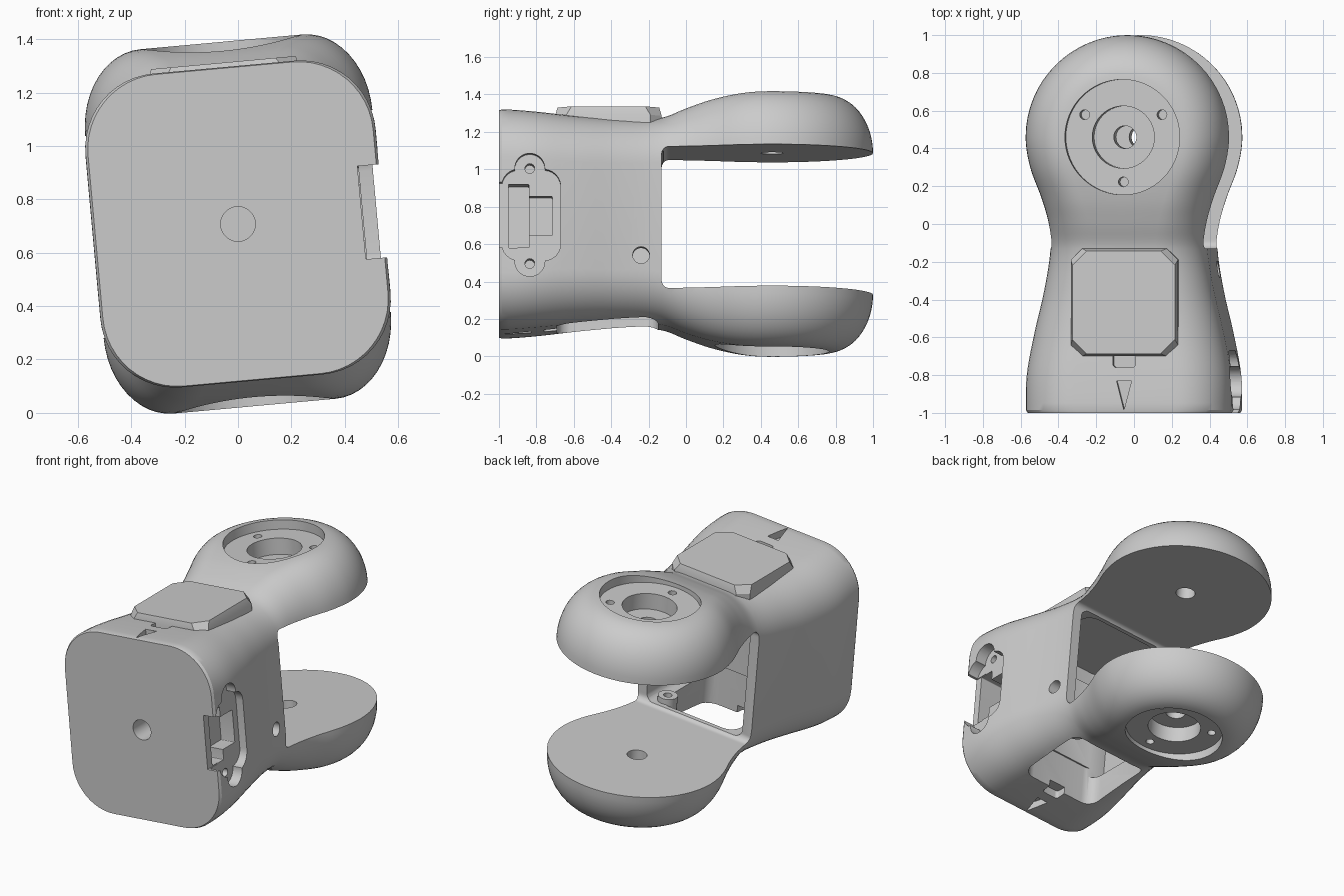
import bpy, bmesh, math
from mathutils import Matrix, Vector

if "Cube" in bpy.data.objects:
    bpy.data.objects.remove(bpy.data.objects["Cube"], do_unlink=True)

mat = bpy.data.materials.new("plain_grey")
mat.use_nodes = True
GREY = (0.6, 0.6, 0.6, 1)
mat.diffuse_color = GREY
mat.node_tree.nodes["Principled BSDF"].inputs["Base Color"].default_value = GREY

ARM_Y, ARM_IN, ARM_TOP = 0.46, 0.38, 0.685
TILT = Matrix.Translation((0, 0, 0.7075)) @ Matrix.Rotation(math.radians(-5.2), 4, 'Y')


def make(name, bm):
    bmesh.ops.recalc_face_normals(bm, faces=bm.faces[:])
    me = bpy.data.meshes.new(name)
    bm.to_mesh(me)
    bm.free()
    me.materials.append(mat)
    ob = bpy.data.objects.new(name, me)
    bpy.context.collection.objects.link(ob)
    return ob


def prism(name, pts, axis, lo, hi):
    """Extrude a 2D outline along an axis; 'x' takes (y, z), 'y' (x, z), 'z' (x, y)."""
    place = {'x': lambda a, b, c: (c, a, b),
             'y': lambda a, b, c: (a, c, b),
             'z': lambda a, b, c: (a, b, c)}[axis]
    bm = bmesh.new()
    ends = [[bm.verts.new(place(a, b, c)) for a, b in pts] for c in (lo, hi)]
    for ring in ends:
        bm.faces.new(ring)
    n = len(pts)
    for i in range(n):
        j = (i + 1) % n
        bm.faces.new((ends[0][i], ends[0][j], ends[1][j], ends[1][i]))
    return make(name, bm)


def circle(a, b, r, n=40):
    return [(a + r * math.cos(t * math.tau / n), b + r * math.sin(t * math.tau / n))
            for t in range(n)]


def rounded(a0, a1, b0, b1, r, n=6):
    pts = []
    corners = [(a1 - r, b1 - r), (a0 + r, b1 - r), (a0 + r, b0 + r), (a1 - r, b0 + r)]
    for k, (a, b) in enumerate(corners):
        for i in range(n + 1):
            t = (k + i / n) * math.pi / 2
            pts.append((a + r * math.cos(t), b + r * math.sin(t)))
    return pts


def boolean(target, other, op='DIFFERENCE'):
    mod = target.modifiers.new("cut", 'BOOLEAN')
    mod.operation, mod.solver, mod.object = op, 'EXACT', other
    with bpy.context.temp_override(object=target, active_object=target):
        bpy.ops.object.modifier_apply(modifier=mod.name)
    bpy.data.objects.remove(other, do_unlink=True)


# Hull stations: y, half width, half height, corner radius across, corner radius up
STATIONS = [(-1.0, .536, .586, .28, .28), (-.985, .545, .59, .28, .28),
            (-.8, .542, .578, .28, .28), (-.58, .503, .556, .27, .27),
            (-.35, .45, .546, .26, .26), (-.13, .416, .555, .25, .26),
            (0, .422, .603, .24, .27), (.13, .455, .645, .235, .285),
            (.3, .516, .677, .235, .3), (ARM_Y, .54, ARM_TOP, .235, .305)]


def half_section(w, h, rx, rz, n=12):
    top = [(w - rx + rx * math.sin(t * math.pi / 2 / n),
            h - rz + rz * math.cos(t * math.pi / 2 / n)) for t in range(n + 1)]
    return [(0, h)] + top + [(u, -v) for u, v in reversed(top)] + [(0, -h)]


def smooth_stations(steps=5):
    rows = [STATIONS[0], STATIONS[1]]
    pts = [Vector(s) for s in STATIONS[1:]]
    last = len(pts) - 1
    slope = []
    for i in range(last + 1):
        a, b = pts[max(i - 1, 0)], pts[min(i + 1, last)]
        slope.append((b - a) / (b[0] - a[0]) if 0 < i < last else Vector((1, 0, 0, 0, 0)))
    for i in range(last):
        p, q = pts[i], pts[i + 1]
        d = q[0] - p[0]
        for k in range(1, steps + 1):
            t = k / steps
            rows.append(p * (2*t**3 - 3*t**2 + 1) + slope[i] * d * (t**3 - 2*t**2 + t)
                        + q * (3*t**2 - 2*t**3) + slope[i + 1] * d * (t**3 - t**2))
    return rows


# Hull: lofted body that ends in a revolved round back
bm = bmesh.new()
rings = []
for y, *dims in smooth_stations():
    half = half_section(*dims)
    loop = half + [(-u, v) for u, v in reversed(half[1:-1])]
    rings.append([bm.verts.new((u, y, v)) for u, v in loop])
for a, b in zip(rings, rings[1:]):
    for i in range(len(a)):
        j = (i + 1) % len(a)
        bm.faces.new((a[i], a[j], b[j], b[i]))
bm.faces.new(rings[0])
half = half_section(*STATIONS[-1][1:])
SPIN = 32
prev = None
for k in range(SPIN + 1):
    t = math.pi * k / SPIN
    col = [bm.verts.new((u * math.cos(t), ARM_Y + u * math.sin(t), v)) for u, v in half]
    if prev:
        for i in range(len(col) - 1):
            quad = (prev[i], prev[i + 1], col[i + 1], col[i])
            bm.faces.new(quad)
    prev = col
bmesh.ops.remove_doubles(bm, verts=bm.verts[:], dist=1e-5)
bmesh.ops.dissolve_degenerate(bm, edges=bm.edges[:], dist=1e-5)
body = make("clevis_body", bm)

# Gap between the arms and the hollow behind it
boolean(body, prism("gap", rounded(-.13, 1.4, -ARM_IN, ARM_IN, .04), 'x', -1, 1))
boolean(body, prism("hollow", rounded(-.35, .35, -.365, .365, .05), 'y', -.68, -.1))

# Top and bottom openings into the hollow
for lo, hi in ((.3, .8), (-.8, -.3)):
    boolean(body, prism("opening", rounded(-.275, .275, -.69, -.15, .08), 'z', lo, hi))

# Stepped bearing seats, screw holes and marker notches on both faces
for s in (1, -1):
    def bore(pts, depth):
        lo, hi = sorted((s * depth, s * .9))
        boolean(body, prism("bore", pts, 'z', lo, hi))
    bore(circle(0, ARM_Y, .305, 64), .625)
    bore(circle(0, ARM_Y, .165), .52)
    bore(circle(0, ARM_Y, .06), .2)
    for deg in (30, 150, 270):
        a = math.radians(deg)
        bore(circle(.237 * math.cos(a), ARM_Y + .237 * math.sin(a), .026, 16), .53)
    bore([(-.04, -.83), (.04, -.83), (0, -.985)], .54)
    bore(rounded(-.06, .06, -.76, -.66, .02), .52)

# Blind hole in the front
boolean(body, prism("front_hole", circle(0, 0, .065), 'y', -1.2, -.85))

# Connector recess on the left wall, with screw tabs and a stepped socket
boolean(body, prism("recess", rounded(-.985, -.67, -.245, .245, .09), 'x', .47, .8))
boolean(body, prism("tabs", rounded(-.915, -.755, -.33, .33, .079, 10), 'x', .47, .8))
boolean(body, prism("front_notch", rounded(-1.1, -.9, -.175, .175, .005), 'x', .465, .8))
boolean(body, prism("socket", rounded(-.95, -.84, -.17, .17, .005), 'x', .3, .8))
boolean(body, prism("socket_step", rounded(-.86, -.715, -.105, .105, .005), 'x', .37, .8))
for v in (-.255, .255):
    boolean(body, prism("tab_screw", circle(-.835, v, .026, 16), 'x', .38, .8))
boolean(body, prism("side_hole", circle(-.24, -.206, .045, 24), 'x', .25, .8))

# Screw boss in the corner of the lower opening
boss = prism("screw_boss", circle(.25, -.21, .06, 24), 'z', -.49, -.33)
boolean(boss, prism("pilot", circle(.25, -.21, .026, 16), 'z', -.6, -.2))

# Lid with clipped corners and a slight taper
bm = bmesh.new()
levels = []
for z, h, c in ((.40, .285, .06), (.56, .285, .06), (.607, .272, .075)):
    pts = [(h, h - c), (h - c, h), (c - h, h), (-h, h - c),
           (-h, c - h), (c - h, -h), (h - c, -h), (h, c - h)]
    levels.append([bm.verts.new((x, y - .415, z)) for x, y in pts])
for a, b in zip(levels, levels[1:]):
    for i in range(8):
        j = (i + 1) % 8
        bm.faces.new((a[i], a[j], b[j], b[i]))
bm.faces.new(levels[0])
bm.faces.new(levels[-1])
lid = make("top_lid", bm)

# Final lean and shading
for ob in (body, boss, lid):
    ob.data.transform(TILT)
    bpy.ops.object.select_all(action='DESELECT')
    ob.select_set(True)
    bpy.context.view_layer.objects.active = ob
    bpy.ops.object.shade_smooth_by_angle(angle=math.radians(30))
